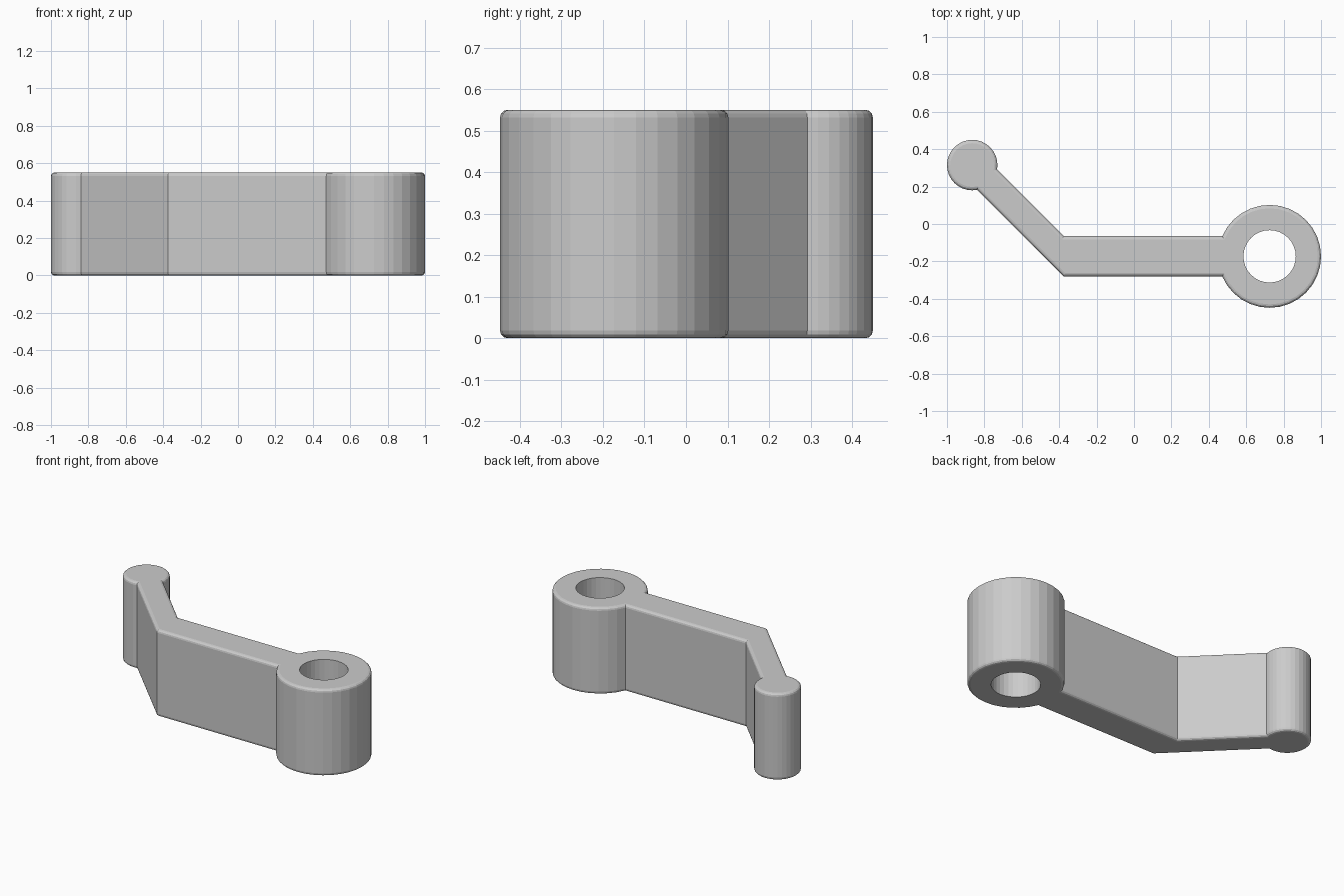
import bpy, bmesh
from math import cos, sin, pi, atan2

if "Cube" in bpy.data.objects:
    bpy.data.objects.remove(bpy.data.objects["Cube"])

HEIGHT = 0.55
EDGE_ROUND = 0.018


def arc(cx, cy, r, a0, a1, n):
    return [(cx + r * cos(a0 + (a1 - a0) * i / n),
             cy + r * sin(a0 + (a1 - a0) * i / n)) for i in range(n + 1)]


def prism(name, outline, z0, z1, rounding=0):
    bm = bmesh.new()
    base = bm.faces.new([bm.verts.new((x, y, z0)) for x, y in outline])
    top = bmesh.ops.extrude_face_region(bm, geom=[base])["geom"]
    bmesh.ops.translate(bm, vec=(0, 0, z1 - z0),
                        verts=[g for g in top if isinstance(g, bmesh.types.BMVert)])
    bmesh.ops.recalc_face_normals(bm, faces=bm.faces)
    if rounding:
        rims = [e for e in bm.edges
                if abs(e.verts[0].co.z - e.verts[1].co.z) < 1e-6]
        bmesh.ops.bevel(bm, geom=rims, offset=rounding, segments=3,
                        profile=0.5, affect='EDGES')
    mesh = bpy.data.meshes.new(name)
    bm.to_mesh(mesh)
    bm.free()
    obj = bpy.data.objects.new(name, mesh)
    bpy.context.collection.objects.link(obj)
    return obj


# Bent lever: round boss, straight arm, 45 degree arm and small knob
bx, by, br = 0.725, -0.173, 0.275
sx, sy, sr = -0.865, 0.315, 0.135
low = atan2(-0.107, -0.253)
high = atan2(0.108, -0.253)
outline = arc(bx, by, br, low, high, 28)
outline.append((-0.375, -0.065))
outline += arc(sx, sy, sr, -0.17, 2 * pi - 1.38, 26)
outline.append((-0.375, -0.28))
lever = prism("bent_lever", outline, 0, HEIGHT, EDGE_ROUND)

# Through hole in the boss
cutter = prism("hole_cutter", arc(bx, by, 0.14, 0, 2 * pi, 32)[:-1],
               -0.1, HEIGHT + 0.1)
cutter.hide_render = True
cutter.hide_viewport = False
cutter.display_type = 'WIRE'
hole = lever.modifiers.new("shaft_hole", 'BOOLEAN')
hole.operation = 'DIFFERENCE'
hole.solver = 'EXACT'
hole.object = cutter
